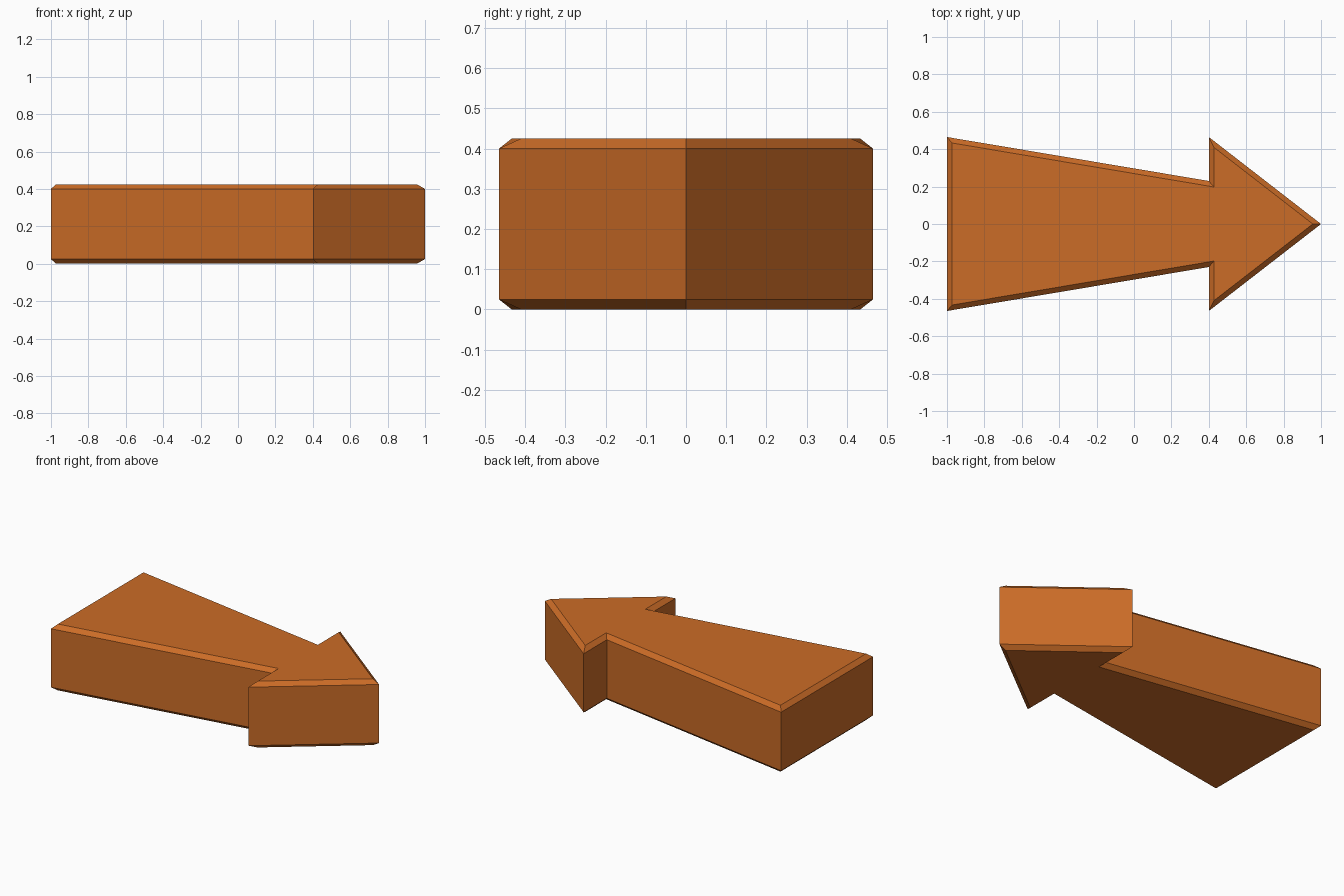
import bpy
import bmesh
from mathutils import Vector

cube = bpy.data.objects.get("Cube")
if cube:
    bpy.data.objects.remove(cube, do_unlink=True)

HEIGHT = 0.425
CHAMFER_HEIGHT = 0.025
CHAMFER_INSET = 0.027

# Half outline of the arrow: tip, barb, neck, tail; mirrored across y = 0
half = [(0.4, 0.465), (0.4, 0.23), (-1, 0.465)]
outline = [Vector((1, 0))] + [Vector(p) for p in half]
outline += [Vector((x, -y)) for x, y in reversed(half)]


def inset(points, distance):
    """Move each corner of a counter-clockwise outline inward along its mitre."""
    result = []
    for i, p in enumerate(points):
        before = (p - points[i - 1]).normalized()
        after = (points[(i + 1) % len(points)] - p).normalized()
        n1 = Vector((-before.y, before.x))
        n2 = Vector((-after.y, after.x))
        result.append(p + (n1 + n2) * distance / (1 + n1.dot(n2)))
    return result


# Orange material
orange = bpy.data.materials.new("orange")
orange.use_nodes = True
colour = (0.6, 0.15, 0.02, 1)
orange.diffuse_color = colour
orange.node_tree.nodes["Principled BSDF"].inputs["Base Color"].default_value = colour

# Arrow block: stacked rings with chamfered top and bottom rims
inner = inset(outline, CHAMFER_INSET)
levels = [(inner, 0), (outline, CHAMFER_HEIGHT),
          (outline, HEIGHT - CHAMFER_HEIGHT), (inner, HEIGHT)]
bm = bmesh.new()
rings = [[bm.verts.new((p.x, p.y, z)) for p in ring] for ring, z in levels]
for low, high in zip(rings, rings[1:]):
    for i in range(len(low)):
        j = (i + 1) % len(low)
        bm.faces.new((low[i], low[j], high[j], high[i]))
bm.faces.new(reversed(rings[0]))
bm.faces.new(rings[-1])

mesh = bpy.data.meshes.new("arrow")
bm.to_mesh(mesh)
bm.free()
mesh.materials.append(orange)
arrow = bpy.data.objects.new("arrow", mesh)
bpy.context.collection.objects.link(arrow)
